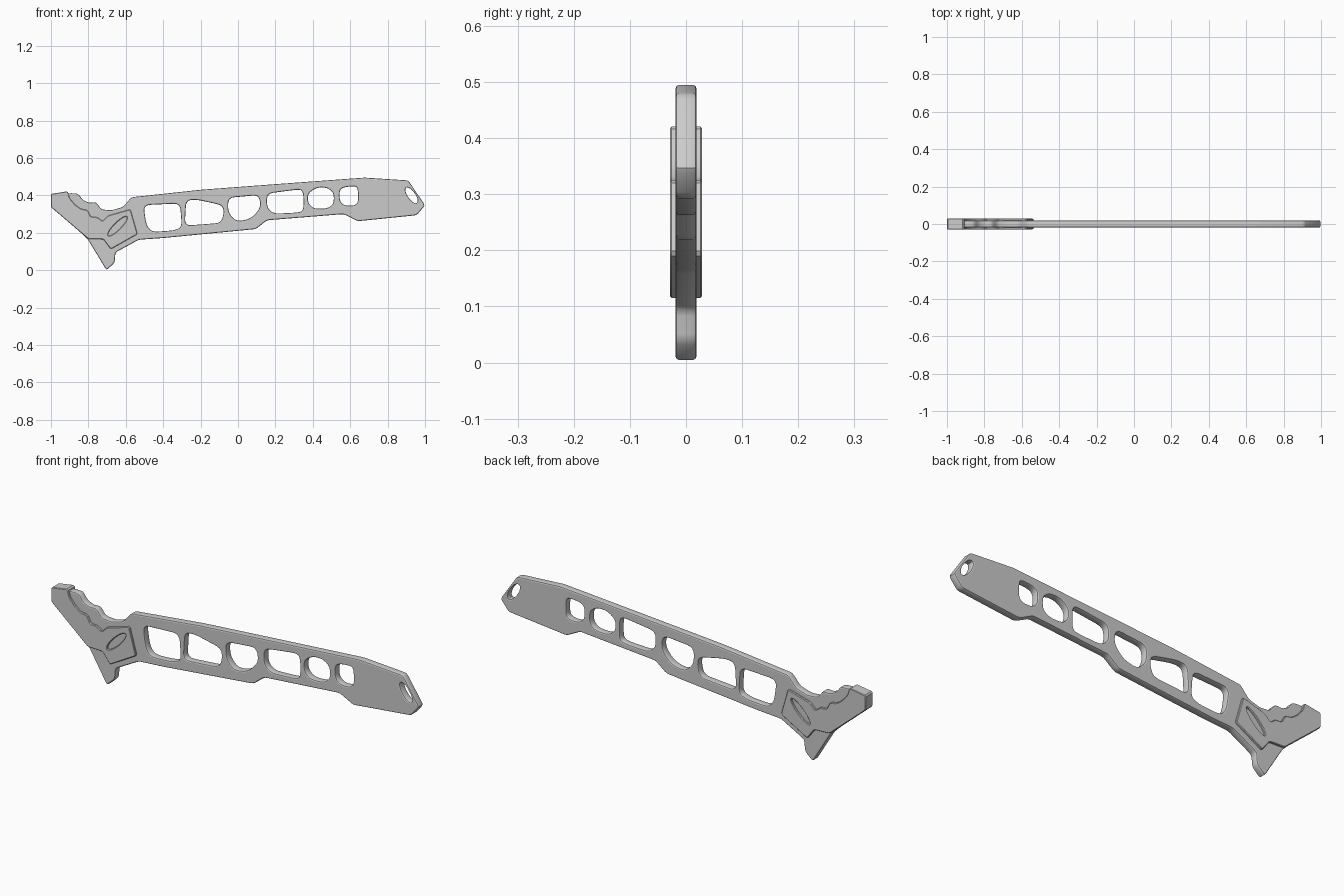
import bpy, math
from mathutils import Vector

if "Cube" in bpy.data.objects:
    bpy.data.objects.remove(bpy.data.objects["Cube"])


def rounded(points, r, n=3):
    """Round each corner of a closed 2D outline."""
    pts = [Vector(p) for p in points]
    out = []
    for i, p in enumerate(pts):
        a, b = pts[i - 1] - p, pts[(i + 1) % len(pts)] - p
        s = p + a.normalized() * min(r, a.length * 0.42)
        e = p + b.normalized() * min(r, b.length * 0.42)
        for k in range(n + 1):
            t = k / n
            out.append(s * (1 - t) ** 2 + p * 2 * t * (1 - t) + e * t * t)
    return out


def lens(cx, cz, length, width, angle, n=20):
    """Tilted oval outline."""
    c, s = math.cos(angle), math.sin(angle)
    out = []
    for i in range(n):
        u = length * math.cos(2 * math.pi * i / n)
        v = width * math.sin(2 * math.pi * i / n)
        out.append(Vector((cx + u * c - v * s, cz + u * s + v * c)))
    return out


def slab(name, outlines, half, bevel, res):
    """Flat part from an outline with holes, in the XZ plane, with bevelled rims."""
    cu = bpy.data.curves.new(name, 'CURVE')
    cu.dimensions = '2D'
    cu.fill_mode = 'BOTH'
    cu.extrude = half - bevel
    cu.bevel_depth = bevel
    cu.bevel_resolution = res
    cu.offset = -bevel
    for line in outlines:
        sp = cu.splines.new('POLY')
        sp.points.add(len(line) - 1)
        for q, p in zip(sp.points, line):
            q.co = (p.x, p.y, 0, 1)
        sp.use_cyclic_u = True
    ob = bpy.data.objects.new(name, cu)
    bpy.context.collection.objects.link(ob)
    ob.rotation_euler.x = math.pi / 2
    bpy.ops.object.select_all(action='DESELECT')
    bpy.context.view_layer.objects.active = ob
    ob.select_set(True)
    bpy.ops.object.convert(target='MESH')
    ob = bpy.context.view_layer.objects.active
    bpy.ops.object.transform_apply(rotation=True)
    bpy.ops.object.shade_smooth_by_angle(angle=math.radians(30))
    return ob


# Main body: handle, head core and lower spike
body = [(-.99, .34), (-.99, .395), (-.9, .412), (-.855, .41), (-.83, .375),
        (-.795, .36), (-.76, .364), (-.73, .325), (-.676, .32), (-.615, .338),
        (-.57, .39), (-.2, .43), (.2, .46), (.676, .495), (.91, .48),
        (1, .347), (.955, .294), (.64, .262), (.565, .3), (.155, .267),
        (.095, .22), (-.4, .172), (-.53, .163), (-.655, .095), (-.66, .04),
        (-.703, 0), (-.803, .165)]

# Lightening holes along the handle
holes = [
    [(-.505, .348), (-.31, .357), (-.3, .23), (-.345, .212), (-.46, .205), (-.49, .24)],
    [(-.277, .372), (-.225, .378), (-.085, .348), (-.075, .31), (-.09, .253), (-.285, .238)],
    [(-.053, .387), (.112, .402), (.122, .335), (.07, .275), (-.01, .26), (-.053, .31)],
    [(.155, .41), (.335, .433), (.35, .41), (.35, .318), (.32, .308), (.19, .302), (.155, .335)],
    [(.374, .41), (.42, .442), (.475, .442), (.512, .415), (.512, .355), (.48, .33), (.405, .328), (.374, .36)],
    [(.543, .43), (.57, .445), (.635, .45), (.642, .42), (.642, .36), (.62, .345), (.57, .345), (.543, .37)],
]
slab("handle_body",
     [rounded(body, .012, 2)] + [rounded(h, .035, 4) for h in holes]
     + [lens(.928, .4, .05, .02, math.radians(-55))],
     .0187, .006, 1)

# Thicker stepped head plate, its oval opening leaves a shallow recess
plate = [(-1, .337), (-1, .408), (-.91, .422), (-.9, .385), (-.87, .35),
         (-.84, .328), (-.805, .322), (-.785, .285), (-.75, .283), (-.725, .262),
         (-.695, .292), (-.575, .326), (-.537, .193), (-.68, .112), (-.72, .165),
         (-.802, .168)]
slab("head_plate",
     [rounded(plate, .006, 1), lens(-.644, .235, .07, .018, math.radians(45))],
     .0285, .003, 0)
